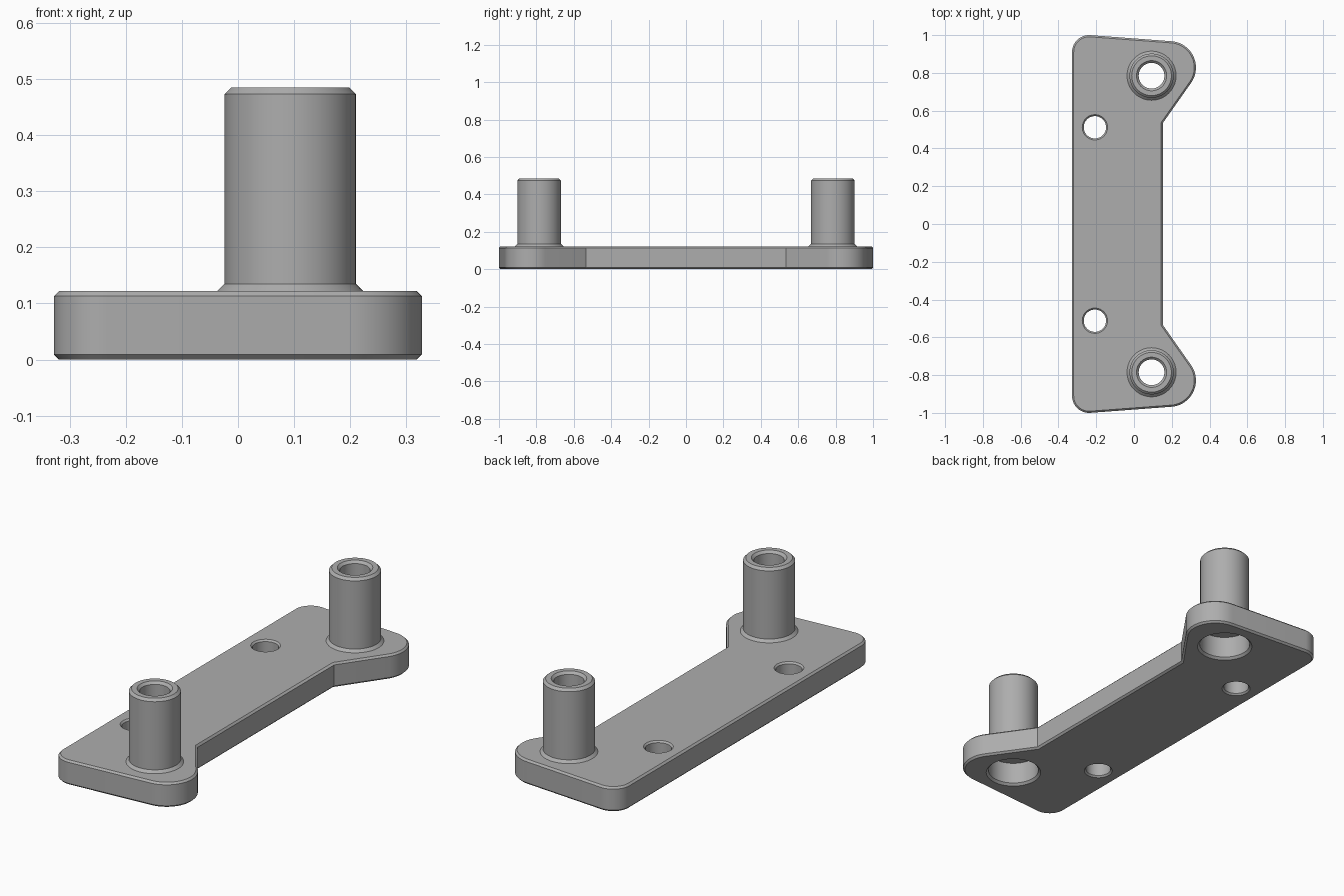
import bpy, bmesh
from math import pi, radians, sin, cos, tau, atan2
from mathutils import Vector

if "Cube" in bpy.data.objects:
    bpy.data.objects.remove(bpy.data.objects["Cube"])

grey = bpy.data.materials.new("grey metal")
grey.use_nodes = True
COLOUR = (0.42, 0.42, 0.42, 1)
grey.diffuse_color = COLOUR
grey.node_tree.nodes["Principled BSDF"].inputs["Base Color"].default_value = COLOUR

SEGMENTS = 72
THICK, CHAMFER = 0.122, 0.009
POST_X, POST_Y = 0.093, 0.785
HOLE_X, HOLE_Y = -0.207, 0.512


def finish(bm, name):
    bmesh.ops.recalc_face_normals(bm, faces=bm.faces)
    mesh = bpy.data.meshes.new(name)
    bm.to_mesh(mesh)
    bm.free()
    mesh.materials.append(grey)
    ob = bpy.data.objects.new(name, mesh)
    bpy.context.collection.objects.link(ob)
    return ob


def smooth(ob):
    bpy.ops.object.select_all(action='DESELECT')
    ob.select_set(True)
    bpy.context.view_layer.objects.active = ob
    bpy.ops.object.shade_smooth_by_angle(angle=radians(25))


def lathe(name, profile, x, y):
    """Spin a closed (radius, height) profile about a vertical axis."""
    bm = bmesh.new()
    verts = [bm.verts.new((r, 0, z)) for r, z in profile]
    edges = [bm.edges.new((a, b)) for a, b in zip(verts, verts[1:] + verts[:1])]
    bmesh.ops.spin(bm, geom=verts + edges, axis=(0, 0, 1), cent=(0, 0, 0),
                   angle=tau, steps=SEGMENTS, use_merge=True)
    bmesh.ops.remove_doubles(bm, verts=bm.verts, dist=1e-5)
    ob = finish(bm, name)
    ob.location = (x, y, 0)
    return ob


def arc(cx, cy, r, start, end, steps=20):
    return [Vector((cx + r * cos(start + (end - start) * i / steps),
                    cy + r * sin(start + (end - start) * i / steps)))
            for i in range(steps + 1)]


# Plate outline: back half from the waist round to the left edge, then mirrored
half = [Vector((0.153, 0.535))]
half += arc(0.188, 0.828, 0.14, -radians(33), pi / 2 - 0.069)
half += arc(-0.238, 0.91, 0.09, pi / 2 - 0.069, pi)
outline = half + [Vector((p.x, -p.y)) for p in reversed(half)]


def inset(points, d):
    """Move a counter-clockwise outline inwards by d."""
    result = []
    for i, p in enumerate(points):
        a = (p - points[i - 1]).normalized()
        b = (points[(i + 1) % len(points)] - p).normalized()
        na, nb = Vector((-a.y, a.x)), Vector((-b.y, b.x))
        result.append(p + (na + nb) * d / (1 + na.dot(nb)))
    return result


# Mounting plate with chamfered rims
bm = bmesh.new()
rings = []
for d, z in ((CHAMFER, 0), (0, CHAMFER), (0, THICK - CHAMFER), (CHAMFER, THICK)):
    rings.append([bm.verts.new((p.x, p.y, z)) for p in inset(outline, d)])
for low, high in zip(rings, rings[1:]):
    for i in range(len(low)):
        j = (i + 1) % len(low)
        bm.faces.new((low[i], low[j], high[j], high[i]))
bm.faces.new(reversed(rings[0]))
bm.faces.new(rings[-1])
plate = finish(bm, "mounting_plate")

# Cut the bolt holes and the wide sockets beneath the posts
bolt = [(0, -0.02), (0.087, -0.02), (0.059, 0.008), (0.059, THICK - 0.008),
        (0.087, THICK + 0.02), (0, THICK + 0.02)]
socket = [(0, -0.02), (0.15, -0.02), (0.119, 0.011), (0.119, 0.15), (0, 0.15)]
for side in (-1, 1):
    for profile, x, y in ((bolt, HOLE_X, HOLE_Y), (socket, POST_X, POST_Y)):
        cutter = lathe("hole_cutter", profile, x, side * y)
        cutter.hide_render = True
        mod = plate.modifiers.new("hole", 'BOOLEAN')
        mod.operation, mod.solver, mod.object = 'DIFFERENCE', 'EXACT', cutter
        bpy.context.view_layer.objects.active = plate
        bpy.ops.object.modifier_apply(modifier=mod.name)
        bpy.data.objects.remove(cutter)
smooth(plate)

# Hollow posts with a flared foot and chamfered mouth
post = [(0.068, 0.119), (0.068, 0.473), (0.08, 0.485), (0.105, 0.485),
        (0.117, 0.473), (0.117, 0.135), (0.13, THICK), (0.13, 0.119)]
for side, name in ((-1, "front_post"), (1, "back_post")):
    smooth(lathe(name, post, POST_X, side * POST_Y))
